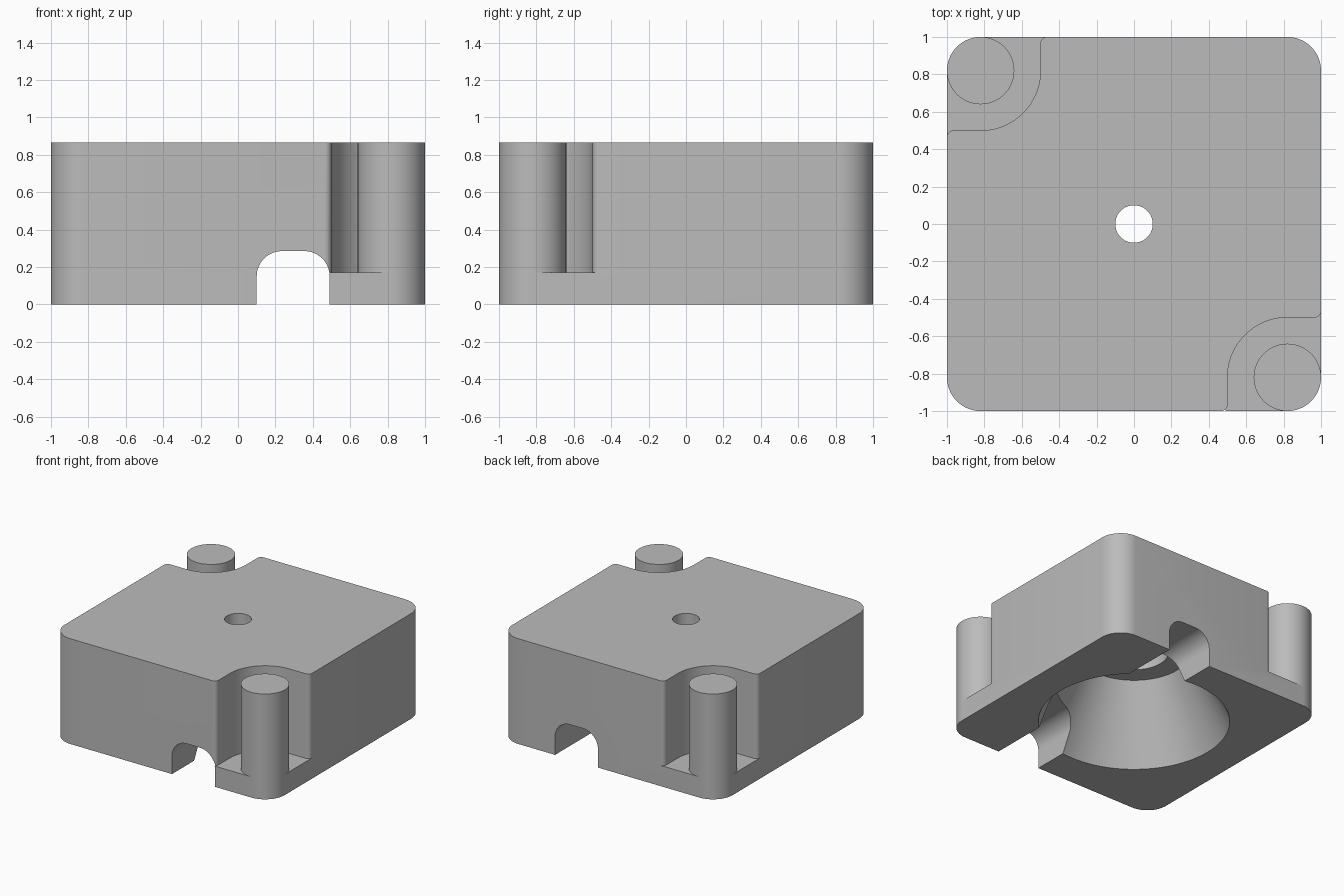
import bpy
import bmesh
from math import cos, sin, radians

default = bpy.data.objects.get("Cube")
if default:
    bpy.data.objects.remove(default, do_unlink=True)

HEIGHT = 0.865
CORNER = 0.82          # centre of corner roundings and posts
POST_R = 0.18
FLOOR = 0.17           # height of the corner ledges

grey = bpy.data.materials.new("plain_grey")
grey.use_nodes = True
grey.diffuse_color = (0.5, 0.5, 0.5, 1)
grey.node_tree.nodes["Principled BSDF"].inputs["Base Color"].default_value = (0.5, 0.5, 0.5, 1)


def arc(cx, cy, r, start, end, steps=16):
    angles = [radians(start + (end - start) * i / steps) for i in range(steps + 1)]
    return [(cx + r * cos(a), cy + r * sin(a)) for a in angles]


def finish(name, bm):
    bmesh.ops.recalc_face_normals(bm, faces=bm.faces)
    mesh = bpy.data.meshes.new(name)
    bm.to_mesh(mesh)
    bm.free()
    mesh.materials.append(grey)
    obj = bpy.data.objects.new(name, mesh)
    bpy.context.collection.objects.link(obj)
    return obj


def prism(name, outline, low, high, along_y=False):
    """Extrude a 2D outline along z, or an x-z outline along y."""
    bm = bmesh.new()
    place = (lambda p: (p[0], low, p[1])) if along_y else (lambda p: (p[0], p[1], low))
    face = bm.faces.new([bm.verts.new(place(p)) for p in outline])
    moved = bmesh.ops.extrude_face_region(bm, geom=[face])["geom"]
    shift = (0, high - low, 0) if along_y else (0, 0, high - low)
    bmesh.ops.translate(bm, vec=shift, verts=[v for v in moved if isinstance(v, bmesh.types.BMVert)])
    return finish(name, bm)


def lathe(name, profile, sides=96):
    """Stack rings of a (radius, z) profile and cap both ends."""
    bm = bmesh.new()
    rings = [[bm.verts.new((x, y, z)) for x, y in arc(0, 0, r, 0, 360, sides)[:-1]] for r, z in profile]
    for a, b in zip(rings, rings[1:]):
        for i in range(sides):
            j = (i + 1) % sides
            bm.faces.new((a[i], a[j], b[j], b[i]))
    bm.faces.new(rings[0])
    bm.faces.new(rings[-1])
    return finish(name, bm)


def activate(obj):
    bpy.ops.object.select_all(action="DESELECT")
    obj.select_set(True)
    bpy.context.view_layer.objects.active = obj


def cut(target, cutter):
    cutter.hide_render = True
    mod = target.modifiers.new("cut", "BOOLEAN")
    mod.operation = "DIFFERENCE"
    mod.solver = "EXACT"
    mod.object = cutter
    activate(target)
    bpy.ops.object.modifier_apply(modifier=mod.name)
    bpy.data.objects.remove(cutter, do_unlink=True)


def smooth(obj):
    activate(obj)
    bpy.ops.object.shade_smooth_by_angle(angle=radians(30))


# Rounded square block
outline = []
for k, (sx, sy) in enumerate([(1, 1), (-1, 1), (-1, -1), (1, -1)]):
    outline += arc(sx * CORNER, sy * CORNER, POST_R, 90 * k, 90 * k + 90)
body = prism("body", outline, 0, HEIGHT)

# Corner recesses with softened mouths, at two opposite corners
notch = arc(CORNER, -CORNER, 0.32, 90, 180, 24)
notch += arc(0.465, -0.965, 0.035, 0, -90, 6)
notch += [(0.465, -1.2), (1.2, -1.2), (1.2, -0.465)]
notch += arc(0.965, -0.465, 0.035, 0, -90, 6)
for side in (1, -1):
    cut(body, prism("notch_cutter", [(side * x, side * y) for x, y in notch], FLOOR, 1.2))

# Conical cavity, stepped up to the small top hole
cut(body, lathe("cavity_cutter", [(0.77, -0.1), (0.42, 0.6), (0.26, 0.6),
                                  (0.26, 0.75), (0.1, 0.75), (0.1, 1.2)]))

# Round-topped channel running front to back
channel = [(0.1, -0.2), (0.49, -0.2)]
channel += arc(0.355, 0.15, 0.135, 0, 90) + arc(0.235, 0.15, 0.135, 90, 180)
cut(body, prism("channel_cutter", channel, -1.3, 1.3, along_y=True))
smooth(body)

# Posts standing on the corner ledges
for name, side in (("front_post", 1), ("back_post", -1)):
    circle = arc(side * CORNER, -side * CORNER, POST_R, 0, 360, 64)[:-1]
    smooth(prism(name, circle, FLOOR, HEIGHT))
